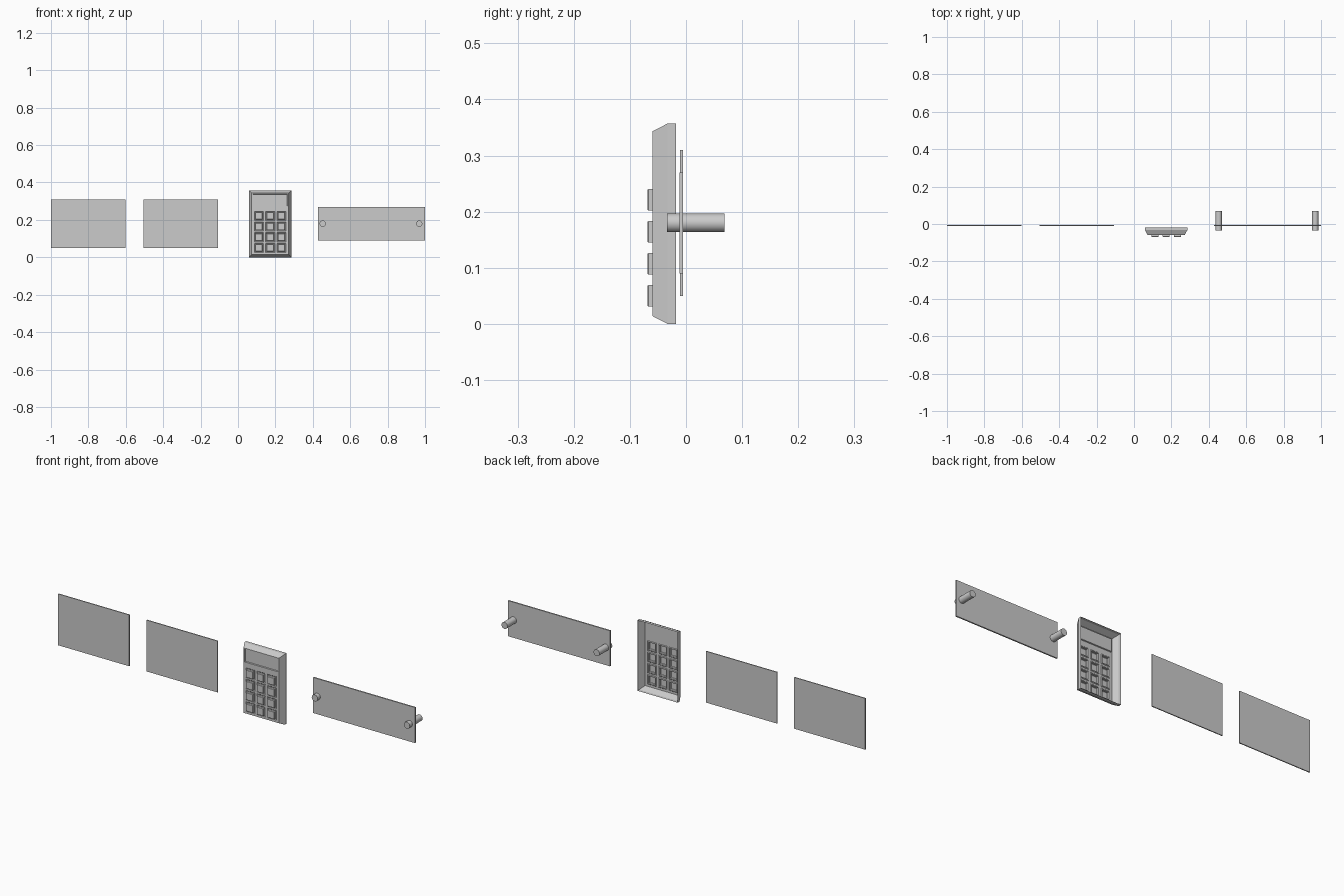
import bpy, bmesh, math

if "Cube" in bpy.data.objects:
    bpy.data.objects.remove(bpy.data.objects["Cube"])


def box(name, x0, x1, y0, y1, z0, z1):
    bpy.ops.mesh.primitive_cube_add(size=1, location=((x0 + x1) / 2, (y0 + y1) / 2, (z0 + z1) / 2))
    ob = bpy.context.object
    ob.name = name
    ob.scale = (x1 - x0, y1 - y0, z1 - z0)
    bpy.ops.object.transform_apply(location=False, rotation=False, scale=True)
    return ob


def rings(bm, rect, steps, cap):
    """Join nested rectangles; each step is (inset, y). Cap the last one if asked."""
    x0, x1, z0, z1 = rect
    prev = None
    for d, y in steps:
        cur = [bm.verts.new((x, y, z)) for x, z in
               ((x0 + d, z0 + d), (x1 - d, z0 + d), (x1 - d, z1 - d), (x0 + d, z1 - d))]
        if prev:
            for i in range(4):
                j = (i + 1) % 4
                bm.faces.new((prev[i], prev[j], cur[j], cur[i]))
        prev = cur
    if cap:
        bm.faces.new(prev)


# two thin key cards
box("left_card", -1.0, -0.602, -0.0105, -0.0055, 0.05, 0.31)
box("right_card", -0.505, -0.107, -0.0105, -0.0055, 0.05, 0.31)

# keypad: one open-backed shell with bevelled rim
BACK, SHOULDER, FRONT = -0.018, -0.033, -0.06
X0, X1, Z0, Z1, RIM = 0.059, 0.285, 0.0, 0.357, 0.014
bm = bmesh.new()
rings(bm, (X0, X1, Z0, Z1), [(0, BACK), (0, SHOULDER), (RIM, FRONT)], False)

# front face grid with openings for screen and buttons
half = 0.0245
cols = [0.172 + 0.06 * i for i in (-1, 0, 1)]
rows = [0.05 + 0.057 * i for i in range(4)]
screen = (0.079, 0.265, 0.273, 0.339)
holes = [(c - half, c + half, r - half, r + half) for c in cols for r in rows] + [screen]
xs = sorted({X0 + RIM, X1 - RIM} | {v for h in holes for v in h[:2]})
zs = sorted({Z0 + RIM, Z1 - RIM} | {v for h in holes for v in h[2:]})
for xa, xb in zip(xs, xs[1:]):
    for za, zb in zip(zs, zs[1:]):
        cx, cz = (xa + xb) / 2, (za + zb) / 2
        if not any(h[0] < cx < h[1] and h[2] < cz < h[3] for h in holes):
            bm.faces.new([bm.verts.new((x, FRONT, z)) for x, z in
                          ((xa, za), (xb, za), (xb, zb), (xa, zb))])

# recessed screen and raised buttons
rings(bm, screen, [(0, FRONT), (0.002, FRONT + 0.005)], True)
for h in holes[:-1]:
    rings(bm, h, [(0, FRONT), (0.003, FRONT + 0.003), (0.0055, FRONT + 0.003),
                  (0.0055, -0.067), (0.007, -0.069)], True)
bmesh.ops.remove_doubles(bm, verts=bm.verts, dist=0.00005)
mesh = bpy.data.meshes.new("keypad")
bm.to_mesh(mesh)
bm.free()
bpy.context.collection.objects.link(bpy.data.objects.new("keypad", mesh))

# wall plate with two pins
box("wall_plate", 0.429, 1.0, -0.012, -0.005, 0.09, 0.27)
for name, x in (("left_pin", 0.453), ("right_pin", 0.969)):
    bpy.ops.mesh.primitive_cylinder_add(vertices=24, radius=0.0167, depth=0.102,
                                        location=(x, 0.0175, 0.18), rotation=(math.pi / 2, 0, 0))
    bpy.context.object.name = name
    bpy.ops.object.shade_smooth_by_angle()
